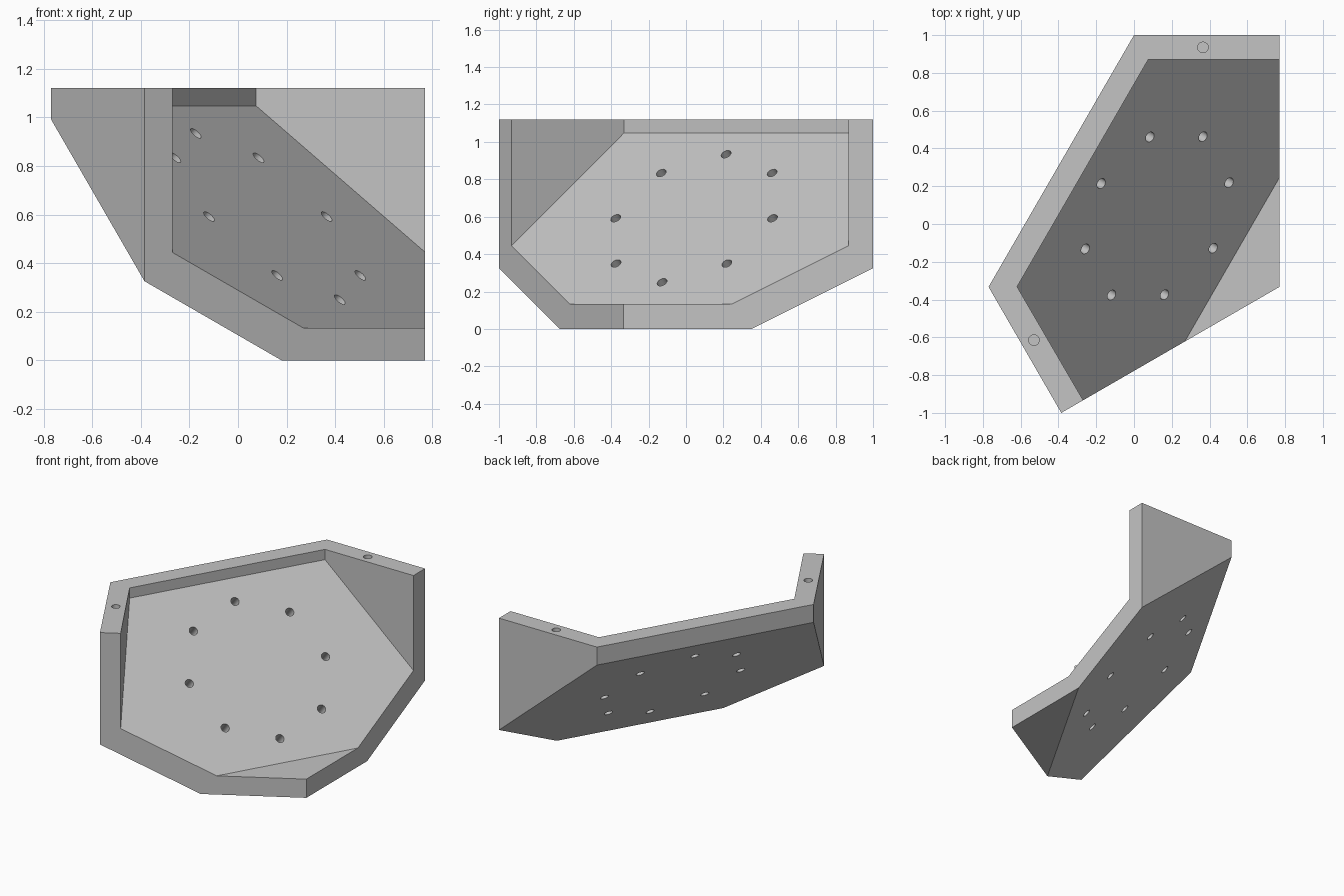
import bpy, bmesh, math
from mathutils import Vector, Matrix

cube = bpy.data.objects.get("Cube")
if cube:
    bpy.data.objects.remove(cube, do_unlink=True)

TOP = 1.12
DOWNHILL = Vector((math.sin(math.radians(60)), -0.5, 0))  # direction the tray slopes down
NORMAL = (DOWNHILL + Vector((0, 0, 1))).normalized()      # 45 degree tray
ALONG = Vector((0.5, math.sin(math.radians(60)), 0))

grey = bpy.data.materials.new("light grey")
grey.use_nodes = True
grey.diffuse_color = (0.55, 0.55, 0.55, 1)
grey.node_tree.nodes["Principled BSDF"].inputs["Base Color"].default_value = grey.diffuse_color


def add_object(name, bm):
    bmesh.ops.recalc_face_normals(bm, faces=bm.faces)
    mesh = bpy.data.meshes.new(name)
    bm.to_mesh(mesh)
    bm.free()
    mesh.materials.append(grey)
    obj = bpy.data.objects.new(name, mesh)
    bpy.context.collection.objects.link(obj)
    return obj


def sloped_prism(name, outline, low, high, slope_height):
    """Vertical prism with everything below the sloping plane cut away."""
    bm = bmesh.new()
    base = bm.faces.new([bm.verts.new((x, y, low)) for x, y in outline])
    ext = bmesh.ops.extrude_face_region(bm, geom=[base])
    for v in ext["geom"]:
        if isinstance(v, bmesh.types.BMVert):
            v.co.z = high
    bmesh.ops.recalc_face_normals(bm, faces=bm.faces)
    cut = bmesh.ops.bisect_plane(bm, geom=bm.verts[:] + bm.edges[:] + bm.faces[:],
                                 plane_co=(0, 0, slope_height), plane_no=NORMAL,
                                 clear_inner=True)
    rim = [e for e in cut["geom_cut"] if isinstance(e, bmesh.types.BMEdge)]
    bmesh.ops.contextual_create(bm, geom=rim)
    return add_object(name, bm)


def drill(bm, centre, axis, depth, radius=0.028):
    turn = Vector((0, 0, 1)).rotation_difference(axis).to_matrix().to_4x4()
    bmesh.ops.create_cone(bm, cap_ends=True, segments=32, radius1=radius, radius2=radius,
                          depth=depth, matrix=Matrix.Translation(centre) @ turn)


# Outer body and the hollow cut out of it, open on the two front sides
bracket = sloped_prism("corner_bracket",
                       [(0, 1), (0.77, 1), (0.77, -0.333), (-0.385, -1), (-0.77, -0.333)],
                       0, TOP, 0.492)
hollow = sloped_prism("hollow_cutter",
                      [(0.075, 0.87), (1, 0.87), (1, -1.1), (-0.172, -1.1), (-0.619, -0.332)],
                      0.133, 1.4, 0.677)

# Ring of eight holes through the tray, and one blind hole in each end rim
bm = bmesh.new()
centre = Vector((0.123, 0.043, 0.592))
steepest = (DOWNHILL - Vector((0, 0, 1))).normalized()
for i in range(8):
    a = i * math.pi / 4
    spot = centre + 0.484 * (math.cos(a) * ALONG + math.sin(a) * steepest)
    drill(bm, spot - NORMAL * 0.065, NORMAL, 0.3)
for x, y in [(0.365, 0.935), (-0.53, -0.615)]:
    drill(bm, Vector((x, y, TOP)), Vector((0, 0, 1)), 0.4)
holes = add_object("hole_cutter", bm)

# Apply the cuts and discard the cutters
for cutter in (hollow, holes):
    cutter.hide_render = True
    mod = bracket.modifiers.new(cutter.name, "BOOLEAN")
    mod.operation = "DIFFERENCE"
    mod.solver = "EXACT"
    mod.object = cutter
bpy.context.view_layer.update()
result = bpy.data.meshes.new_from_object(
    bracket.evaluated_get(bpy.context.evaluated_depsgraph_get()))
bracket.modifiers.clear()
bracket.data = result
for cutter in (hollow, holes):
    bpy.data.objects.remove(cutter, do_unlink=True)

# Round hole walls, crisp edges
for obj in bpy.context.selected_objects:
    obj.select_set(False)
bracket.select_set(True)
bpy.context.view_layer.objects.active = bracket
bpy.ops.object.shade_smooth_by_angle(angle=math.radians(30))
